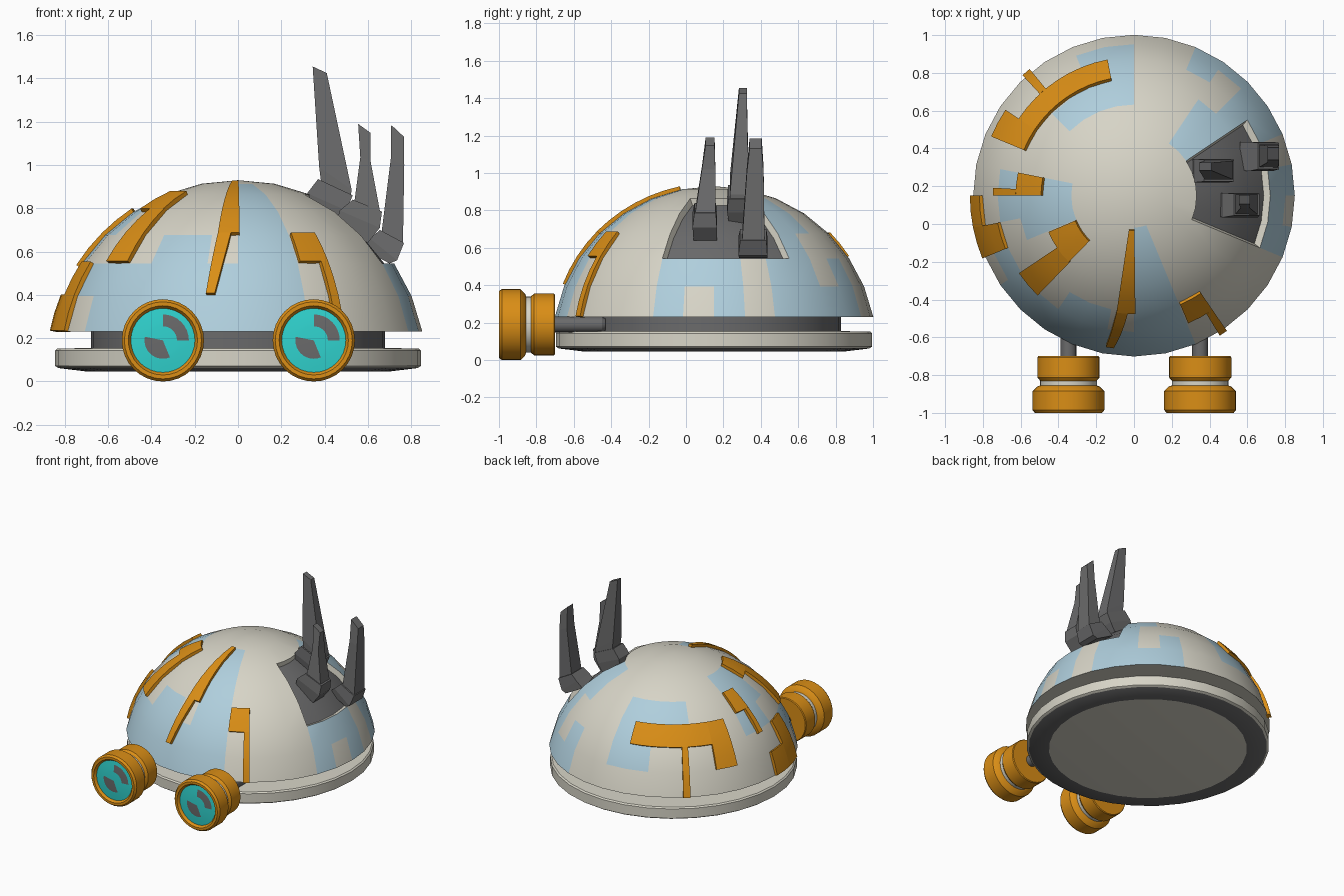
import bpy, bmesh, math
from mathutils import Matrix, Vector

if "Cube" in bpy.data.objects:
    bpy.data.objects.remove(bpy.data.objects["Cube"])

COLOURS = {
    "cream": (0.68, 0.66, 0.57), "pale_blue": (0.43, 0.62, 0.72), "orange": (0.70, 0.27, 0.008),
    "grey": (0.145, 0.145, 0.147), "cyan": (0.03, 0.66, 0.63),
}
MATS = []
for name, c in COLOURS.items():
    m = bpy.data.materials.new(name)
    m.diffuse_color = (*c, 1)
    m.use_nodes = True
    m.node_tree.nodes["Principled BSDF"].inputs["Base Color"].default_value = m.diffuse_color
    MATS.append(m)
CREAM, BLUE, ORANGE, GREY, CYAN = range(5)

R, CY, CZ = 0.868, 0.15, 0.062      # dome sphere
STEP = 11.25                        # grid step in degrees


def finish(name, bm, matrix=None, smooth=True, angle=28):
    bmesh.ops.remove_doubles(bm, verts=bm.verts, dist=1e-5)
    bmesh.ops.recalc_face_normals(bm, faces=bm.faces)
    if matrix:
        bm.transform(matrix)
    me = bpy.data.meshes.new(name)
    bm.to_mesh(me)
    bm.free()
    for m in MATS:
        me.materials.append(m)
    ob = bpy.data.objects.new(name, me)
    bpy.context.collection.objects.link(ob)
    if smooth:
        bpy.ops.object.select_all(action='DESELECT')
        ob.select_set(True)
        bpy.context.view_layer.objects.active = ob
        bpy.ops.object.shade_smooth_by_angle(angle=math.radians(angle))
    return ob


def lathe(profile, mat, n=32):
    """Spin (radius, height) points; mat(segment, ring) gives the colour."""
    bm = bmesh.new()
    rings = [[bm.verts.new((r * math.cos(2 * math.pi * k / n), r * math.sin(2 * math.pi * k / n), h))
              for k in range(n)] for r, h in profile]
    for i in range(len(rings) - 1):
        for k in range(n):
            q = (k + 1) % n
            f = bm.faces.new((rings[i][k], rings[i][q], rings[i + 1][q], rings[i + 1][k]))
            f.material_index = mat(k, i)
    bmesh.ops.remove_doubles(bm, verts=bm.verts, dist=1e-5)
    bmesh.ops.recalc_face_normals(bm, faces=bm.faces)
    return bm


# Dome: blue patches as (first segment, last segment, first ring, last ring)
PATCHES = [(19, 25, 1, 1), (18, 25, 2, 2), (21, 22, 3, 3), (24, 25, 3, 6),
           (15, 16, 3, 5), (17, 17, 4, 5), (8, 9, 2, 3), (8, 11, 4, 4), (10, 10, 3, 3),
           (30, 30, 1, 2), (31, 31, 2, 2), (0, 0, 1, 2), (2, 5, 1, 1), (2, 3, 2, 2),
           (5, 5, 2, 2), (3, 3, 3, 3), (3, 4, 4, 5)]


def dome_colour(k, i):
    if 3 <= i <= 5 and k in (30, 31, 0, 1, 2):
        return GREY
    return BLUE if any(a <= k <= b and c <= i <= d for a, b, c, d in PATCHES) else CREAM


els = [math.radians(STEP * j) for j in range(1, 9)]
prof = [(0.6, CZ + R * math.sin(els[0]) + 0.01)] + [(R * math.cos(e), CZ + R * math.sin(e)) for e in els]
bm = lathe(prof, dome_colour)
# Sunken grey panel behind the fins
panel = [f for f in bm.faces if f.material_index == GREY]
if sum(f.normal.x for f in panel) < 0:
    bmesh.ops.reverse_faces(bm, faces=bm.faces)
walls = bmesh.ops.inset_region(bm, faces=panel, thickness=0.012, depth=-0.035, use_even_offset=True)
for f in walls["faces"]:
    f.material_index = CREAM
finish("dome", bm, Matrix.Translation((0, CY, 0)))

# Base with rim and neck
base = [(0, .045), (.69, .045), (.83, .062), (.845, .072), (.845, .143), (.835, .152),
        (.68, .155), (.68, .245), (0, .245)]
base_mats = [CREAM, GREY, CREAM, CREAM, CREAM, CREAM, GREY, GREY]
finish("base", lathe(base, lambda k, i: base_mats[i]), Matrix.Translation((0, CY, 0)))

# Eyes on stalks
eye = [(0, .70), (.16, .70), (.165, .706), (.165, .812), (.15, .83), (.15, .855), (.165, .86), (.19, .885),
       (.19, .985), (.178, 1.0), (.16, 1.0), (.148, .982), (.12, .985), (.085, .988), (.065, .989), (0, .99)]


def eye_colour(k, i):
    if i == 4:
        return CREAM
    if i < 11:
        return ORANGE
    if (i in (12, 13) and k < 8) or (i in (13, 14) and 15 <= k < 26):
        return GREY
    return CYAN


for side, x in (("left", -0.347), ("right", 0.35)):
    mx = Matrix.Translation((x, 0, 0.19)) @ Matrix.Rotation(math.radians(90), 4, 'X')
    finish(side + "_eye", lathe(eye, eye_colour), mx)
    finish(side + "_eye_stalk", lathe([(0, .43), (.03, .43), (.042, .45), (.042, .71), (0, .71)],
                                      lambda k, i: GREY, 16), mx)


# Raised orange plates following the dome; corners are (azimuth, elevation) in degrees
def on_dome(az, el, r):
    a, e = math.radians(az), math.radians(el)
    return Vector((r * math.cos(e) * math.cos(a), CY + r * math.cos(e) * math.sin(a), CZ + r * math.sin(e)))


def plate(name, quads):
    bm = bmesh.new()
    for quad in quads:
        nu = max(1, round(abs(quad[1][0] - quad[0][0]) / 5.6))
        nv = max(1, round(abs(quad[3][1] - quad[0][1]) / 5.6))
        grid = {}
        for i in range(nu + 1):
            for j in range(nv + 1):
                u, v = i / nu, j / nv
                w = ((1 - u) * (1 - v), u * (1 - v), u * v, (1 - u) * v)
                az, el = (sum(w[c] * quad[c][d] for c in range(4)) for d in (0, 1))
                for top in (0, 1):
                    grid[i, j, top] = bm.verts.new(on_dome(az, el, R + (0.018 if top else -0.015)))
        edge = [(i, 0) for i in range(nu)] + [(nu, j) for j in range(nv)] + \
               [(i, nv) for i in range(nu, 0, -1)] + [(0, j) for j in range(nv, 0, -1)]
        for i in range(nu):
            for j in range(nv):
                for t in (0, 1):
                    bm.faces.new([grid[i + a, j + b, t] for a, b in ((0, 0), (1, 0), (1, 1), (0, 1))])
        for p, q in zip(edge, edge[1:] + edge[:1]):
            bm.faces.new((grid[(*p, 0)], grid[(*q, 0)], grid[(*q, 1)], grid[(*p, 1)]))
    bmesh.ops.recalc_face_normals(bm, faces=bm.faces)
    for f in bm.faces:
        f.material_index = ORANGE
    me_bm = bm
    finish(name, me_bm)


def box(a0, a1, e0, e1):
    return [(a0, e0), (a1, e0), (a1, e1), (a0, e1)]


plate("front_bolt_plate", [box(261.5, 270.7, 45, 78),
                           [(259.5, 23), (262.4, 23), (267, 45), (261.5, 45)]])
plate("front_right_plate", [box(293, 304.5, 34, 45), box(301.5, 304.5, 11.25, 34)])
plate("front_left_plate", [box(203, 225.5, 56.25, 67.5), box(214, 226, 34, 56.25)])
plate("left_small_plate", [box(168.75, 180, 45, 56.25), box(176.8, 180, 32.5, 45)])
plate("left_low_plate", [box(191.25, 202.5, 11.25, 33.75), box(180, 191.25, 11.25, 22.5)])
plate("back_plate", [box(101, 146.25, 34, 44.5), box(146.25, 157.5, 22.5, 44.5),
                     box(129.5, 132.8, 11.25, 34)])


# Fins: lofted sections (x left, z left, x right, z right, y front, y back)
def loft(name, sections):
    bm = bmesh.new()
    loops = [[bm.verts.new(p) for p in ((xa, y0, za), (xb, y0, zb), (xb, y1, zb), (xa, y1, za))]
             for xa, za, xb, zb, y0, y1 in sections]
    for a, b in zip(loops, loops[1:]):
        for k in range(4):
            bm.faces.new((a[k], a[(k + 1) % 4], b[(k + 1) % 4], b[k]))
    bm.faces.new(loops[0])
    bm.faces.new(loops[-1])
    for f in bm.faces:
        f.material_index = GREY
    finish(name, bm, smooth=False)


loft("tall_fin_foot", [(.31, .80, .46, .73, .23, .34), (.32, .87, .50, .79, .22, .345),
                       (.37, .935, .53, .86, .225, .34)])
loft("tall_fin", [(.385, .91, .52, .85, .235, .335), (.375, .99, .525, .885, .235, .335),
                  (.345, 1.455, .41, 1.425, .283, .325)])
loft("middle_fin_foot", [(.45, .72, .60, .64, .04, .165), (.47, .79, .655, .71, .035, .165),
                         (.53, .84, .665, .785, .045, .16)])
loft("middle_fin", [(.535, .81, .655, .79, .05, .157), (.565, 1.035, .612, 1.02, .085, .157),
                    (.555, 1.19, .613, 1.148, .105, .153)])
loft("back_fin_foot", [(.56, .62, .70, .545, .285, .435), (.61, .66, .735, .56, .28, .435),
                       (.656, .70, .767, .64, .29, .43)])
loft("back_fin", [(.662, .68, .762, .64, .30, .42), (.706, 1.03, .768, 1.0, .325, .415),
                  (.708, 1.185, .767, 1.13, .34, .405)])
